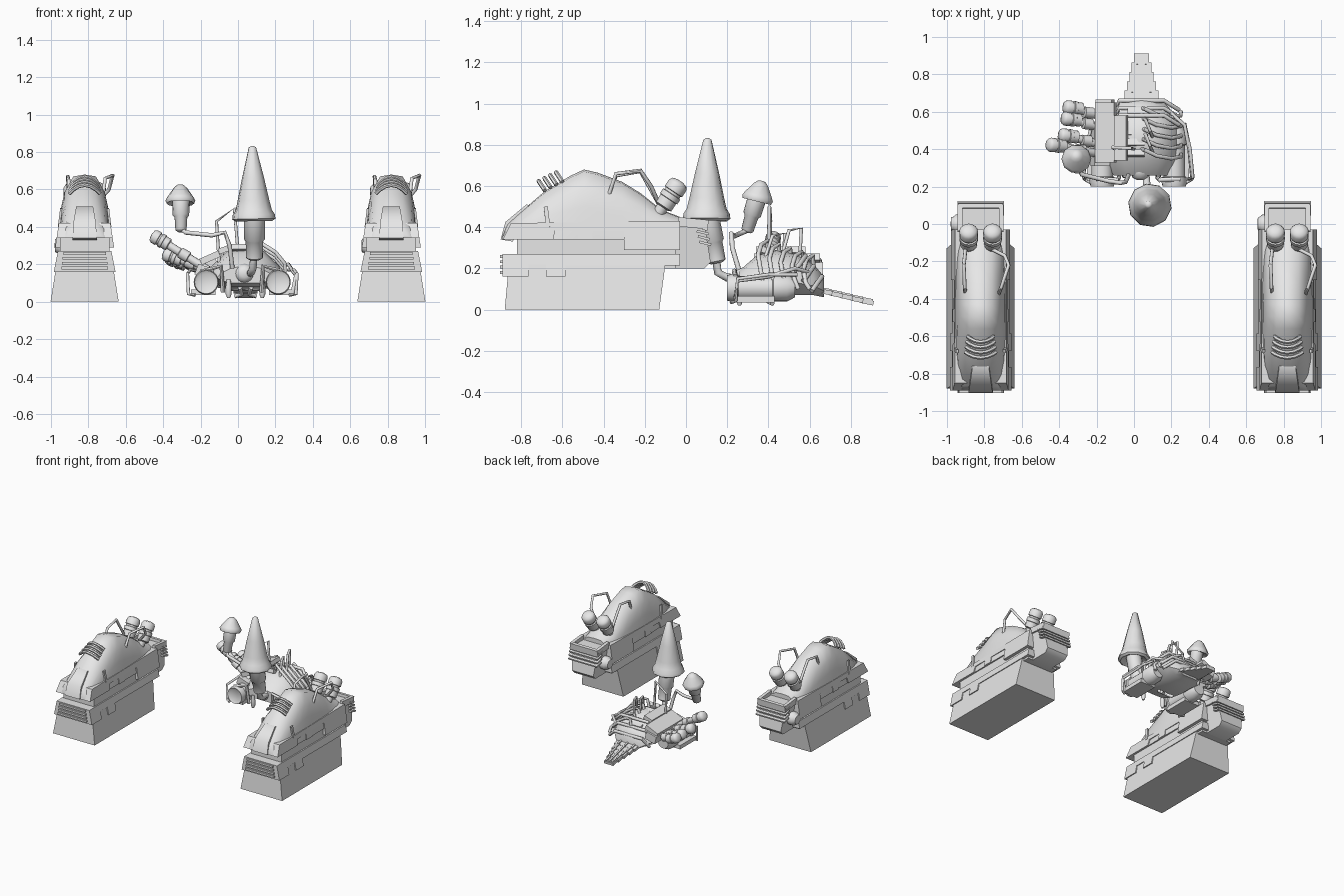
import bpy, math
from math import radians
from mathutils import Vector, Matrix

if "Cube" in bpy.data.objects:
    bpy.data.objects.remove(bpy.data.objects["Cube"])

mat = bpy.data.materials.new("pale_grey")
mat.use_nodes = True
GREY = (0.8, 0.8, 0.8, 1)
mat.diffuse_color = GREY
mat.node_tree.nodes["Principled BSDF"].inputs["Base Color"].default_value = GREY
parts = []


def mesh(name, verts, faces):
    me = bpy.data.meshes.new(name)
    me.from_pydata([tuple(v) for v in verts], [], faces)
    me.materials.append(mat)
    ob = bpy.data.objects.new(name, me)
    bpy.context.collection.objects.link(ob)
    parts.append(ob)
    return ob


def loft(name, rings):
    """Skin closed rings of equal length and cap both ends."""
    n = len(rings[0])
    faces = [(i * n + j, i * n + (j + 1) % n, (i + 1) * n + (j + 1) % n, (i + 1) * n + j)
             for i in range(len(rings) - 1) for j in range(n)]
    faces += [tuple(reversed(range(n))), tuple(range(len(rings) * n - n, len(rings) * n))]
    return mesh(name, [v for r in rings for v in r], faces)


def prism(name, cx, profile, half):
    """Side profile of (y, z) points spread across x; half-width depends on z."""
    return loft(name, [[(cx + s * half(z), y, z) for y, z in profile] for s in (1, -1)])


def box(name, centre, size, turn=(0, 0, 0)):
    m = (Matrix.Rotation(turn[2], 3, "Z") @ Matrix.Rotation(turn[1], 3, "Y")
         @ Matrix.Rotation(turn[0], 3, "X"))
    rings = [[Vector(centre) + m @ Vector((a * size[0] / 2, b * size[1] / 2, c * size[2] / 2))
              for a, b in ((-1, -1), (1, -1), (1, 1), (-1, 1))] for c in (-1, 1)]
    return loft(name, rings)


def turned(name, base, axis, profile, sides=16):
    """Lathe (radius, distance) points about an axis."""
    q = Vector(axis).to_track_quat("Z", "Y")
    step = 2 * math.pi / sides
    return loft(name, [[Vector(base) + q @ Vector((r * math.cos(k * step), r * math.sin(k * step), d))
                        for k in range(sides)] for r, d in profile])


def tube(name, points, r, sides=8):
    """Pipe with mitred bends through a list of points."""
    pts = [Vector(p) for p in points]
    rings = []
    q = None
    prev = None
    for i, p in enumerate(pts):
        t = (pts[min(i + 1, len(pts) - 1)] - pts[max(i - 1, 0)]).normalized()
        turn = t.to_track_quat("Z", "Y") if q is None else prev.rotation_difference(t) @ q
        q, prev = turn, t
        rings.append([p + q @ Vector((r * math.cos(a), r * math.sin(a), 0))
                      for a in (2 * math.pi * k / sides for k in range(sides))])
    return loft(name, rings)


def canister(name, head, axis, r, length):
    """Banded can with a domed end, centred on head."""
    a = Vector(axis).normalized()
    shape = [(.6, -.55), (.9, -.5), (.9, -.2), (1, -.18), (1, 0), (.85, .02),
             (.85, .1), (1, .12), (1, .38), (.8, .5), (.3, .55)]
    turned(name, head, a, [(k * r, d * length) for k, d in shape])


# Two matching hulls
BASE = [(-.88, 0), (-.13, 0), (-.10, .22), (-.86, .22)]
SKIRT = [(-.89, .16), (-.765, .16), (-.765, .22), (-.68, .22), (-.68, .16), (-.585, .16),
         (-.585, .215), (-.03, .215), (-.03, .27), (-.89, .27)]
FRINGE = [(-.89, .34), (-.645, .34), (-.635, .385), (-.525, .385), (-.525, .34), (-.455, .34),
          (-.455, .385), (-.3, .385), (-.3, .29), (-.03, .29), (-.03, .43), (-.85, .42)]
SHELL = [(-.89, .36, .11), (-.865, .42, .128), (-.685, .575, .14), (-.56, .65, .143),
         (-.495, .68, .144), (-.43, .665, .144), (-.31, .62, .143), (-.22, .565, .14),
         (-.12, .485, .138), (-.03, .45, .132)]
SECTION = [(1, 0), (.88, .47), (.75, .72), (.42, .97), (0, 1)]
SECTION += [(-a, b) for a, b in reversed(SECTION[:-1])]

for side, cx in (("left", .82), ("right", -.82)):
    def part(label):
        return f"{side}_hull_{label}"

    prism(part("base"), cx, BASE, lambda z: .182 - .16 * z)
    prism(part("skirt"), cx, SKIRT, lambda z: .165 - .2 * (z - .16))
    prism(part("core"), cx, [(-.82, .2), (-.05, .2), (-.05, .36), (-.82, .36)], lambda z: .133)
    prism(part("armour_fringe"), cx, FRINGE, lambda z: .15 - .15 * (z - .34))
    loft(part("shell"), [[(cx + a * w, y, .34 + b * (top - .34)) for a, b in SECTION]
                         for y, top, w in SHELL])
    # Nose panel and bumper slats
    loft(part("nose_panel"), [[(cx - w, y, z), (cx + w, y, z), (cx + w, y + .06, z - .01),
                               (cx - w, y + .06, z - .01)]
                              for w, y, z in ((.065, -.9, .34), (.06, -.877, .425), (.045, -.775, .51))])
    for i in range(4):
        box(part(f"bumper_slat_{i}"), (cx, -.89, .18 + i * .026), (.25 - i * .008, .025, .014))
    # Curved brow slats
    for i in range(4):
        y, z, w = -.685 + i * .028, .612 + i * .014, .082 - i * .004
        tube(part(f"brow_slat_{i}"), [(cx + w * k, y - .03 * (1 - k * k), z + .012 - .045 * k * k)
                                      for k in (-1, -.75, -.4, 0, .4, .75, 1)], .011, 6)
    # Flank slots, canisters and pipes
    for s in (-1, 1):
        box(part(f"flank_slot_{s}"), (cx + s * .131, -.675, .45), (.012, .02, .1), (.12, -s * .12, 0))
        canister(part(f"canister_{s}"), (cx + s * .064, -.07, .56), (0, .5, .75), .05, .14)
        tube(part(f"canister_neck_{s}"), [(cx + s * .05, -.15, .44), (cx + s * .064, -.1, .52)], .03, 12)
    tube(part("tall_pipe"), [(cx + .09, -.39, .51), (cx + .11, -.34, .66), (cx + .15, -.22, .675),
                             (cx + .13, -.17, .6), (cx + .05, -.13, .51)], .01)
    tube(part("short_pipe"), [(cx - .08, -.39, .51), (cx - .085, -.34, .65), (cx - .09, -.22, .67),
                              (cx - .08, -.13, .51)], .01)
    # Tail box with rim, slats and round hatch
    prism(part("tail_box"), cx, [(-.1, .2), (.09, .2), (.12, .23), (.09, .415), (-.04, .415)],
          lambda z: .09 + .1 * (z - .2))
    for s in (-1, 1):
        box(part(f"tail_rim_{s}"), (cx + s * .11, .03, .42), (.025, .14, .045), (-.1, 0, 0))
    box(part("tail_rim_back"), (cx, .095, .41), (.24, .025, .05), (-.1, 0, 0))
    for i in range(4):
        box(part(f"tail_slat_{i}"), (cx, .075 + i * .006, .4 - i * .026), (.25, .06, .012), (-.25, 0, 0))
    turned(part("round_hatch"), (cx - .08, 0, .3), (-1, 0, 0),
           [(.05, 0), (.05, .055), (.04, .065), (.035, .078), (.01, .08)])

# Central machine: body shell
CX = .04
body = [(.26, .1, .19, .15), (.34, .08, .26, .19), (.44, .07, .29, .2),
        (.54, .07, .27, .2), (.62, .07, .22, .15), (.67, .06, .16, .1)]
arch = [(-.6, 0), (.6, 0), (1, .3), (.9, .55), (.5, .9), (0, 1), (-.5, .9), (-.9, .55), (-1, .3)]
loft("machine_body", [[(CX + a * w, y, lo + b * (hi - lo)) for a, b in arch]
                      for y, lo, hi, w in body])

# Side engines, cradles and feet
for s, x in (("right", -.17), ("left", .215)):
    k = 1 if s == "left" else -1
    turned(s + "_engine", (x, .2, .105), (0, 1, 0),
           [(.045, .01), (.062, 0), (.067, .02), (.067, .05), (.058, .055), (.058, .22),
            (.066, .225), (.066, .29), (.045, .33)], 20)
    box(s + "_engine_cradle", (x + k * .015, .33, .05), (.13, .2, .03))
    tube(s + "_outer_frame", [(x + k * .06, .22, .035), (x + k * .095, .24, .04), (x + k * .1, .25, .15),
                              (x + k * .085, .4, .17), (x + k * .055, .54, .17)], .009)
    tube(s + "_front_pipe", [(x + k * .03, .24, .16), (x - k * .08, .235, .19), (x - k * .09, .25, .05)], .012)
    turned(s + "_foot", (CX + k * .09, .26, .02), (0, 0, 1), [(.008, 0), (.016, .02), (.016, .06), (.01, .1)], 10)
    tube(s + "_claw", [(CX + k * .055, .42, .03), (CX + k * .02, .4, .04), (CX + k * .03, .36, .075)], .012)
turned("centre_ball", (.035, .235, .15), (0, 1, 0),
       [(.02, 0), (.042, .012), (.054, .04), (.054, .07), (.04, .12)])

# Right shoulder slabs
box("upper_slab", (-.15, .49, .235), (.11, .32, .035), (0, radians(-24), 0))
box("inner_slab", (-.07, .46, .28), (.07, .24, .03), (0, radians(-20), 0))
box("rear_slab", (-.155, .62, .19), (.09, .09, .06), (0, radians(-15), 0))
box("lower_slab", (-.18, .42, .16), (.09, .22, .06), (0, radians(20), 0))

# Arched rib pipes on the left, and rear rungs
for i in range(5):
    y = .35 + i * .055
    h = .315 - i * .018
    tube(f"rib_pipe_{i}", [(.04, y + .05, h - .05), (.06, y + .045, h + .02), (.12, y + .015, h),
                           (.2, y, h - .05), (.25, y + .01, h - .11), (.25, y + .03, .1)], .011)
    box(f"spine_plate_{i}", (.01, y + .03, h - .025), (.09, .035, .03), (-.3, 0, 0))
for i in range(3):
    y, z = .58 + i * .04, .26 - i * .05
    tube(f"rear_rung_{i}", [(CX - .14, y - .06, z - .08), (CX - .12, y, z), (CX + .12, y, z),
                            (CX + .2, y - .05, z - .07)], .012)
tube("left_loop", [(.19, .6, .18), (.27, .53, .2), (.295, .4, .16), (.31, .25, .14), (.29, .24, .04)], .01)
for i, (y, z) in enumerate(((.42, .36), (.5, .385))):
    tube(f"tall_rib_{i}", [(.1, y - .04, .24), (.085, y, z), (.06, y + .06, z + .01), (.07, y + .05, .2)], .009)

# Segmented tail
for i in range(5):
    w = .18 - i * .025
    box(f"tail_segment_{i}", (CX, .68 + i * .05, .085 - i * .012), (w, .062, .022), (-.2, 0, 0))
    for s in (-1, 0, 1):
        box(f"tail_ridge_{i}_{s}", (CX + s * w * .33, .68 + i * .05, .094 - i * .012),
            (.014, .055, .02), (-.2, 0, 0))

# Right cluster of canisters
heads = [(-.415, .42, .33), (-.35, .47, .24), (-.335, .56, .225), (-.325, .62, .215)]
for i, head in enumerate(heads):
    out = Vector((-.85, .1, .35 + .15 * (i == 0)))
    canister(f"side_canister_{i}", head, out, .038, .1)
    root = Vector((-.16, head[1] - .05, .17))
    tube(f"canister_stem_{i}", [root, Vector(head).lerp(root, .45), head], .022, 10)
    turned(f"stem_collar_{i}", Vector(head).lerp(root, .5), out, [(.02, -.03), (.03, -.025), (.03, .025), (.02, .03)])

# Large cone stack
turned("large_cone", (.085, .1, .43), (-.02, .01, 1),
       [(.05, .03), (.1, 0), (.117, .012), (.114, .035), (.098, .06), (.086, .11),
        (.06, .23), (.02, .395), (.008, .402)], 10)
turned("large_cone_stem", (.088, .15, .225), (0, -.2, 1),
       [(.03, 0), (.045, .01), (.047, .1), (.056, .11), (.056, .24)])
tube("large_stem_pipe", [(.085, .145, .25), (.08, .155, .18), (.07, .2, .155), (.06, .3, .15)], .02, 10)

# Small cone stack
turned("small_cone", (-.308, .345, .53), (0, .25, 1),
       [(.04, .01), (.074, -.005), (.08, .012), (.07, .03), (.036, .08), (.02, .095), (.006, .098)], 10)
turned("small_cone_stem", (-.305, .295, .375), (0, .3, 1),
       [(.018, 0), (.03, .01), (.034, .08), (.044, .09), (.046, .17)])
tube("small_stem_pipe", [(-.3, .3, .385), (-.28, .265, .37), (-.14, .23, .355), (-.07, .22, .37),
                         (-.045, .225, .3), (-.03, .26, .18)], .012)
tube("overhead_pipe", [(-.1, .4, .2), (-.115, .41, .43), (-.02, .405, .5), (.0, .4, .27)], .009)

# Rounded surfaces smooth, hard edges sharp
for ob in bpy.context.selected_objects:
    ob.select_set(False)
for ob in parts:
    ob.select_set(True)
bpy.context.view_layer.objects.active = parts[0]
bpy.ops.object.mode_set(mode="EDIT")
bpy.ops.mesh.select_all(action="SELECT")
bpy.ops.mesh.normals_make_consistent(inside=False)
bpy.ops.object.mode_set(mode="OBJECT")
bpy.ops.object.shade_smooth_by_angle(angle=radians(50))
